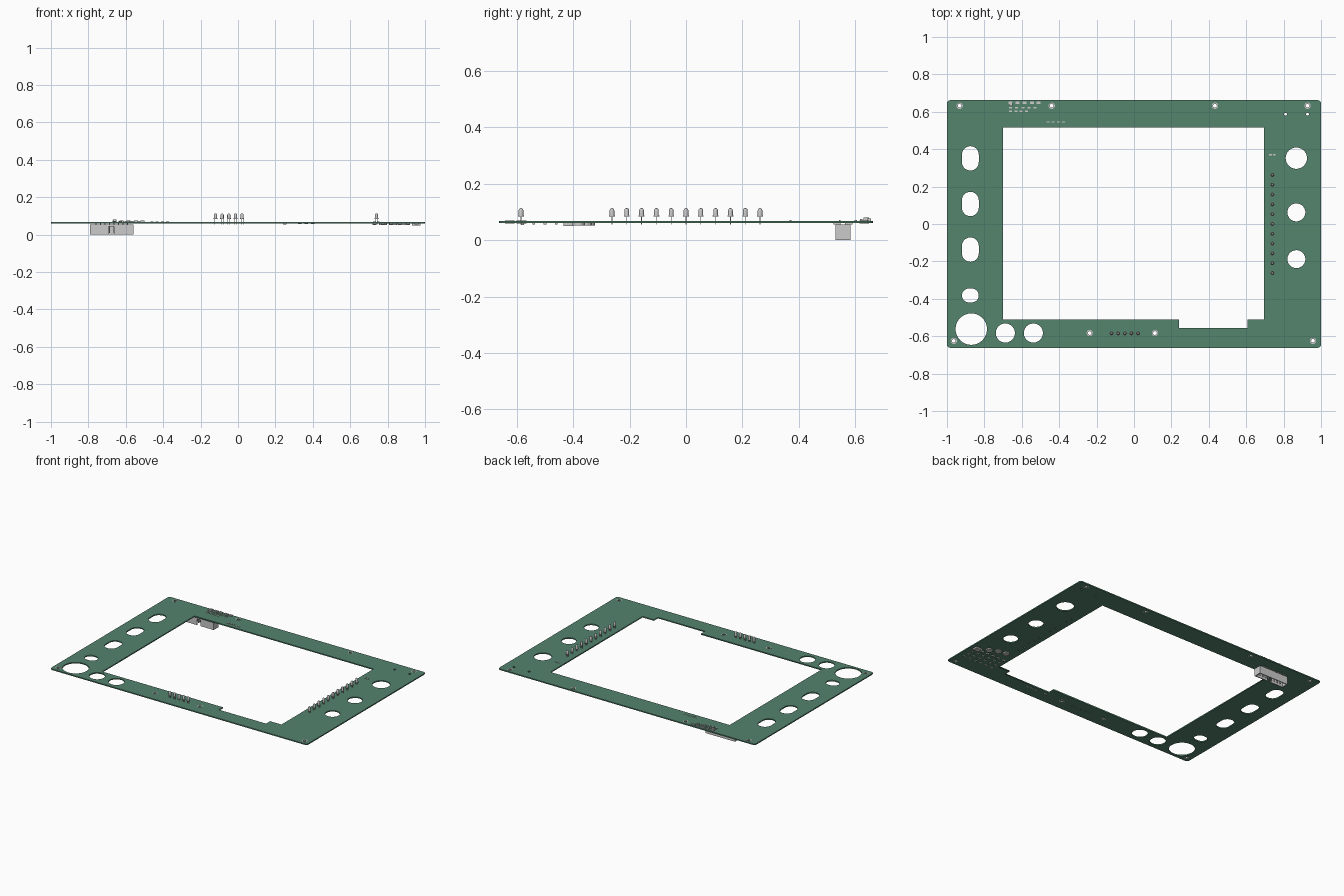
import bpy, bmesh
from math import cos, sin, pi
from mathutils import Matrix, Vector

if "Cube" in bpy.data.objects:
    bpy.data.objects.remove(bpy.data.objects["Cube"])

Z0, Z1 = 0.060, 0.068          # underside and top of the board

green = bpy.data.materials.new("board_green")
green.diffuse_color = (0.09, 0.23, 0.155, 1)
green.use_nodes = True
green.node_tree.nodes["Principled BSDF"].inputs["Base Color"].default_value = green.diffuse_color


def capsule(x, y, hx, hy, r=None, n=12):
    """Closed outline: rectangle of half size hx, hy with corner radius r."""
    r = min(hx, hy) if r is None else r
    pts = []
    for k, (sx, sy) in enumerate([(1, 1), (-1, 1), (-1, -1), (1, -1)]):
        for i in range(n + 1):
            a = k * pi / 2 + i * pi / 2 / n
            p = (x + sx * (hx - r) + r * cos(a), y + sy * (hy - r) + r * sin(a))
            if not pts or (Vector(p) - Vector(pts[-1])).length > 1e-5:
                pts.append(p)
    if (Vector(pts[0]) - Vector(pts[-1])).length < 1e-5:
        pts.pop()
    return pts


def circle(x, y, r, n=8):
    return capsule(x, y, r, r, n=n)


def plate(name, outlines, z0, z1, mat=None):
    """Flat sheet from an outer outline plus hole outlines."""
    cu = bpy.data.curves.new(name, 'CURVE')
    cu.dimensions = '2D'
    cu.fill_mode = 'BOTH'
    cu.extrude = (z1 - z0) / 2
    for pts in outlines:
        s = cu.splines.new('POLY')
        s.points.add(len(pts) - 1)
        for p, (x, y) in zip(s.points, pts):
            p.co = (x, y, 0, 1)
        s.use_cyclic_u = True
    ob = bpy.data.objects.new(name, cu)
    ob.location.z = (z0 + z1) / 2
    bpy.context.collection.objects.link(ob)
    bpy.ops.object.select_all(action='DESELECT')
    bpy.context.view_layer.objects.active = ob
    ob.select_set(True)
    bpy.ops.object.convert(target='MESH')
    ob = bpy.context.object
    if mat:
        ob.data.materials.clear()
        ob.data.materials.append(mat)
    return ob


def add_box(bm, x0, x1, y0, y1, z0, z1):
    m = Matrix.Translation(((x0 + x1) / 2, (y0 + y1) / 2, (z0 + z1) / 2))
    bmesh.ops.create_cube(bm, size=1, matrix=m @ Matrix.Diagonal((x1 - x0, y1 - y0, z1 - z0, 1)))


def add_cyl(bm, x, y, r, z0, z1, n=16):
    bmesh.ops.create_cone(bm, cap_ends=True, segments=n, radius1=r, radius2=r, depth=z1 - z0,
                          matrix=Matrix.Translation((x, y, (z0 + z1) / 2)))


def to_object(name, bm):
    me = bpy.data.meshes.new(name)
    bm.to_mesh(me)
    bm.free()
    ob = bpy.data.objects.new(name, me)
    bpy.context.collection.objects.link(ob)
    return ob


# Board: outline, display window with notch, control openings, screw holes
mounts = [(-0.932, 0.632), (-0.44, 0.632), (0.433, 0.632), (0.928, 0.632),
          (-0.237, -0.583), (0.112, -0.583), (-0.963, -0.625), (0.957, -0.625)]
window = [(-0.70, 0.515), (0.695, 0.515), (0.695, -0.51), (0.607, -0.51),
          (0.607, -0.555), (0.24, -0.555), (0.24, -0.51), (-0.70, -0.51)]
outlines = [capsule(0, 0, 1, 0.662, 0.018, 4), window]
outlines += [capsule(-0.875, y, 0.045, 0.065) for y in (0.351, 0.107, -0.137)]
outlines += [capsule(-0.875, -0.382, 0.045, 0.037)]
outlines += [circle(x, y, r, 12) for x, y, r in [
    (-0.87, -0.562, 0.084), (-0.688, -0.583, 0.051), (-0.538, -0.583, 0.051),
    (0.868, 0.352, 0.057), (0.868, 0.062, 0.048), (0.868, -0.188, 0.048)]]
outlines += [circle(x, y, 0.010, 4) for x, y in mounts]
outlines += [circle(x, 0.587, 0.008, 4) for x in (0.81, 0.928)]
plate("circuit_board", outlines, Z0, Z1, green)

# Metal rings around the screw holes
for i, (x, y) in enumerate(mounts):
    plate(f"screw_ring_{i}", [circle(x, y, 0.017, 5), circle(x, y, 0.010, 4)], Z0 - 0.0008, Z1 + 0.0008)

# LED: lathed bullet body with flange, plus two legs
bm = bmesh.new()
prof = [(0, 0.083), (0.0105, 0.083), (0.0105, 0.088), (0.0085, 0.088), (0.0085, 0.105)]
prof += [(0.0085 * cos(a), 0.105 + 0.0085 * sin(a)) for a in (pi / 6, pi / 3)] + [(0, 0.1135)]
vs = [bm.verts.new((r, 0, z)) for r, z in prof]
es = [bm.edges.new(e) for e in zip(vs, vs[1:])]
bmesh.ops.spin(bm, geom=vs + es, cent=(0, 0, 0), axis=(0, 0, 1), angle=2 * pi, steps=14)
bmesh.ops.remove_doubles(bm, verts=bm.verts, dist=1e-5)
bmesh.ops.recalc_face_normals(bm, faces=bm.faces)
for s in (-0.005, 0.005):
    add_box(bm, s - 0.0012, s + 0.0012, -0.0012, 0.0012, 0.055, 0.084)
led = to_object("led_0", bm)
bpy.context.view_layer.objects.active = led
bpy.ops.object.select_all(action='DESELECT')
led.select_set(True)
bpy.ops.object.shade_smooth_by_angle()
spots = [(0.74, 0.0525 * (i - 5)) for i in range(11)] + [(-0.12 + 0.0355 * i, -0.585) for i in range(5)]
led.location = (*spots[0], 0)
for i, p in enumerate(spots[1:], 1):
    ob = bpy.data.objects.new(f"led_{i}", led.data)
    ob.location = (*p, 0)
    bpy.context.collection.objects.link(ob)

# Ribbon connector: open shroud with a key slot in the front wall, pins inside
bm = bmesh.new()
x0, x1, y0, y1, t, zt = -0.79, -0.56, 0.53, 0.583, 0.006, 0.055
add_box(bm, x0, x1, y0, y1, 0.043, zt)
add_box(bm, x0, x0 + t, y0, y1, 0, 0.043)
add_box(bm, x1 - t, x1, y0, y1, 0, 0.043)
add_box(bm, x0 + t, x1 - t, y1 - t, y1, 0, 0.043)
add_box(bm, x0 + t, -0.692, y0, y0 + t, 0, 0.043)
add_box(bm, -0.662, x1 - t, y0, y0 + t, 0, 0.043)
to_object("connector_shroud", bm)
bm = bmesh.new()
for i in range(8):
    x = -0.675 + (i - 3.5) * 0.024
    for s in (-1, 1):
        y = 0.5565 + s * 0.011
        add_box(bm, x - 0.003, x + 0.003, y - 0.003, y + 0.003, 0.010, Z0)
        ya, yb = sorted((y, 0.5565 + s * 0.033))
        add_box(bm, x - 0.003, x + 0.003, ya, yb, 0.056, Z0)
to_object("connector_pins", bm)


def chip(bm, x, y, w, d, h, top):
    """Small part: dark body with two end caps."""
    a, b = (Z1, Z1 + h) if top else (Z0 - h, Z0)
    e = h * 0.1
    add_box(bm, x - w * 0.3, x + w * 0.3, y - d / 2 + e, y + d / 2 - e, a + (0 if top else e), b - (e if top else 0))
    for s in (-1, 1):
        cx = x + s * w * 0.4
        add_box(bm, cx - w * 0.1, cx + w * 0.1, y - d / 2, y + d / 2, a, b)


# Small parts on the top face
bm = bmesh.new()
for x in (-0.66, -0.622, -0.585, -0.545, -0.51):
    chip(bm, x, 0.648, 0.022, 0.014, 0.008, True)
add_box(bm, -0.668, -0.65, 0.630, 0.648, Z1, 0.080)
for i in range(5):
    chip(bm, -0.66 + 0.033 * i, 0.621, 0.016, 0.008, 0.006, True)
for i in range(4):
    chip(bm, -0.66 + 0.028 * i, 0.602, 0.016, 0.008, 0.004, True)
    chip(bm, -0.46 + 0.028 * i, 0.545, 0.016, 0.007, 0.003, True)
for x in (0.73, 0.75):
    chip(bm, x, 0.37, 0.014, 0.008, 0.003, True)
to_object("top_components", bm)

# Small parts and round contacts on the underside
bm = bmesh.new()
for x, y in [(0.885, -0.38), (0.83, -0.355), (0.775, -0.345)]:
    add_cyl(bm, x, y, 0.022, Z0 - 0.008, Z0)
for j, y in enumerate((-0.42, -0.46, -0.50, -0.54)):
    for i in range(6):
        chip(bm, 0.73 + 0.045 * i, y, 0.02, 0.010, 0.009 if j == 0 else 0.005, False)
add_box(bm, 0.93, 0.975, -0.435, -0.40, Z0 - 0.010, Z0)
for x in (0.25, 0.33, 0.365, 0.40):
    chip(bm, x, -0.58, 0.02, 0.010, 0.007 if x < 0.3 else 0.003, False)
to_object("underside_components", bm)
